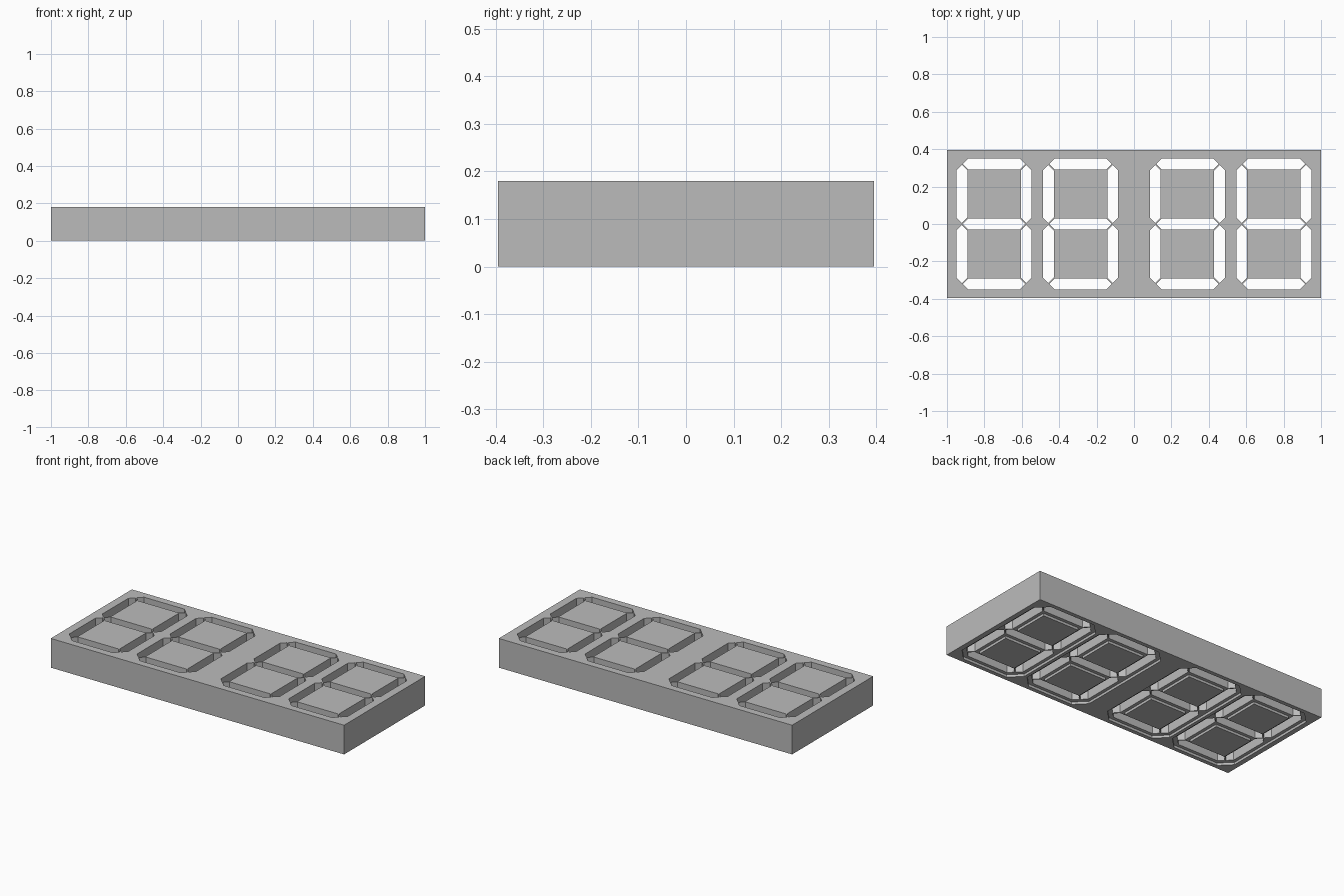
import bpy
import bmesh

if "Cube" in bpy.data.objects:
    bpy.data.objects.remove(bpy.data.objects["Cube"], do_unlink=True)

WIDTH, DEPTH, HEIGHT = 2.0, 0.79, 0.18
DIGITS = (-0.748, -0.286, 0.286, 0.748)   # digit centres in x
SX, SY = 0.172, 0.321                     # segment centre lines
R = 0.029                                 # half segment width
GAP = 0.005                               # shortening of each segment tip
LIP, RECESS = 0.02, 0.015                 # shallow rim under each digit

gray = bpy.data.materials.new("Light gray")
gray.use_nodes = True
color = (0.5, 0.5, 0.5, 1)
gray.diffuse_color = color
gray.node_tree.nodes["Principled BSDF"].inputs["Base Color"].default_value = color


def rectangle(x0, x1, y0, y1):
    return [(x0, y0), (x1, y0), (x1, y1), (x0, y1)]


def prism_object(name, groups, z0, z1):
    """Extrude outlines; each group is an outer loop followed by its holes."""
    bm = bmesh.new()
    for loops in groups:
        edges = []
        for loop in loops:
            vs = [bm.verts.new((x, y, z0)) for x, y in loop]
            edges += [bm.edges.new((a, b)) for a, b in zip(vs, vs[1:] + vs[:1])]
        fill = bmesh.ops.triangle_fill(bm, edges=edges, use_beauty=True)
        faces = [g for g in fill["geom"] if isinstance(g, bmesh.types.BMFace)]
        ext = bmesh.ops.extrude_face_region(bm, geom=faces, use_keep_orig=True)
        top = [g for g in ext["geom"] if isinstance(g, bmesh.types.BMVert)]
        bmesh.ops.translate(bm, verts=top, vec=(0, 0, z1 - z0))
    bmesh.ops.recalc_face_normals(bm, faces=bm.faces)
    mesh = bpy.data.meshes.new(name)
    bm.to_mesh(mesh)
    bm.free()
    obj = bpy.data.objects.new(name, mesh)
    bpy.context.collection.objects.link(obj)
    return obj


def segment(cx, cy, half, vertical):
    """Pointed six-sided bar."""
    h = half - GAP
    pts = [(-h, 0), (R - h, -R), (h - R, -R), (h, 0), (h - R, R), (R - h, R)]
    return [(cx - v, cy + u) if vertical else (cx + u, cy + v) for u, v in pts]


# Outlines of the seven openings and the rear rim of each digit
openings, rims = [], []
for cx in DIGITS:
    for y in (-SY, 0, SY):
        openings.append([segment(cx, y, SX, False)])
    for x in (-SX, SX):
        for y in (-SY / 2, SY / 2):
            openings.append([segment(cx + x, y, SY / 2, True)])
    ox, oy, c = SX + R + LIP, SY + R + LIP, 2 * R + LIP / 2
    quarter = [(ox, oy - c), (ox - c, oy)]
    half = quarter + [(-x, y) for x, y in reversed(quarter)]
    outer = [(cx + x, y) for x, y in half + [(-x, -y) for x, y in half]]
    px, y0, y1 = SX - R - LIP, R + LIP, SY - R - LIP
    rims.append([outer,
                 rectangle(cx - px, cx + px, y0, y1),
                 rectangle(cx - px, cx + px, -y1, -y0)])

# Display housing with the openings cut right through
housing = prism_object(
    "display_housing",
    [[rectangle(-WIDTH / 2, WIDTH / 2, -DEPTH / 2, DEPTH / 2)]], 0, HEIGHT)
cutters = [prism_object("rear_rim_cutter", rims, -0.05, RECESS),
           prism_object("segment_cutter", openings, -0.1, HEIGHT + 0.1)]
for cutter in cutters:
    cutter.hide_render = True
    mod = housing.modifiers.new(cutter.name, "BOOLEAN")
    mod.operation = "DIFFERENCE"
    mod.solver = "EXACT"
    mod.object = cutter

# Bake the cuts and drop the cutters
bpy.context.view_layer.update()
graph = bpy.context.evaluated_depsgraph_get()
result = bpy.data.meshes.new_from_object(housing.evaluated_get(graph))
housing.modifiers.clear()
housing.data = result
for cutter in cutters:
    bpy.data.objects.remove(cutter, do_unlink=True)
result.materials.clear()
result.materials.append(gray)
for poly in result.polygons:
    poly.material_index = 0
    poly.use_smooth = False
